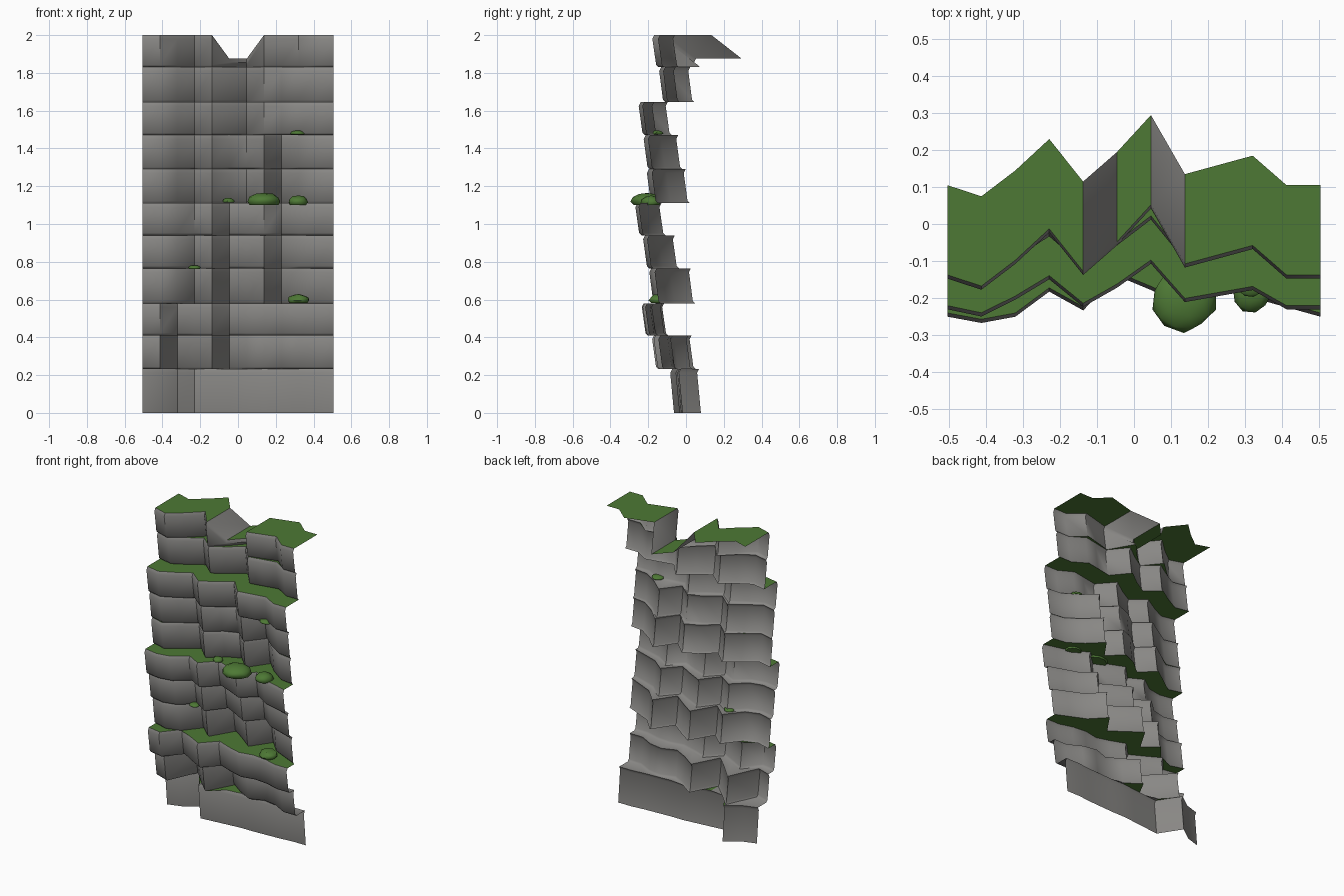
import bpy, bmesh, math, random

if "Cube" in bpy.data.objects:
    bpy.data.objects.remove(bpy.data.objects["Cube"])

random.seed(4)

def material(name, color):
    m = bpy.data.materials.new(name)
    m.diffuse_color = color
    m.use_nodes = True
    m.node_tree.nodes["Principled BSDF"].inputs["Base Color"].default_value = m.diffuse_color
    return m

rock = material("rock", (0.25, 0.245, 0.235, 1))
moss = material("moss", (0.075, 0.19, 0.035, 1))

# Column positions (tileable left to right) and course heights
N = 12
xs = [-0.505 + 1.01 * i / (N - 1) for i in range(N)]
zs = [0, .232, .41, .58, .765, .94, 1.11, 1.29, 1.47, 1.645, 1.83, 2.0]

# Plan outlines shared by groups of courses
foot = [0, .03, .10, -.05, -.04, -.03, -.02, -.02, -.015, -.01, 0, 0]
low = [0, -.02, .10, .04, -.015, .09, .05, .02, .04, .03, 0, 0]
mid = [0, -.02, 0, .08, .02, .13, .085, .035, .13, .06, .03, 0]
upper = [0, -.02, .03, .08, .01, .07, .10, .03, .13, .06, .01, 0]
top = [0, -.03, .04, .125, .01, .09, .19, .03, .055, .08, 0, 0]

# Each course: front position, outline, outline strength
courses = [(-.03, foot, .95), (-.14, low, 1.65), (-.21, low, .9),
           (-.16, mid, 1.4), (-.2, mid, 1.05), (-.245, mid, .85),
           (-.175, upper, 1.3), (-.195, upper, 1.15),
           (-.225, top, .65), (-.115, top, .7), (-.142, top, 1)]

bm = bmesh.new()
rows = []

def add_row(ys, heights):
    rows.append([bm.verts.new((x, y, z)) for x, y, z in zip(xs, ys, heights)])

# Stacked courses leaning forwards, with chamfered lips
for k, (base, shape, amp) in enumerate(courses):
    z0, z1 = zs[k], zs[k + 1]
    front = [base + amp * s for s in shape]
    # notch in the crest, two columns wide
    drop = [.125 if k == 10 and i in (5, 6) else 0 for i in range(N)]
    if k:
        add_row([y + .026 for y in front], [z0] * N)
    add_row([y + .014 for y in front], [z0 + (.012 if k else 0)] * N)
    add_row([y - .006 for y in front], [z1 - .02 - d for d in drop])
    add_row([y + .004 for y in front], [z1 - d for d in drop])

# Crest surface runs backwards
add_row([-.14 + s + .245 for s in top], [2 - d for d in drop])

for a, b in zip(rows, rows[1:]):
    for i in range(N - 1):
        bm.faces.new((a[i], a[i + 1], b[i + 1], b[i]))
bm.normal_update()
for f in bm.faces:
    f.material_index = 1 if f.normal.z > .75 else 0

mesh = bpy.data.meshes.new("cliff_face")
bm.to_mesh(mesh)
bm.free()
mesh.materials.append(rock)
mesh.materials.append(moss)
cliff = bpy.data.objects.new("cliff_face", mesh)
bpy.context.collection.objects.link(cliff)
bpy.context.view_layer.objects.active = cliff
cliff.select_set(True)
bpy.ops.object.shade_smooth_by_angle(angle=math.radians(50))

# Lumpy shrubs on the ledges: x, y, z, radius, height
shrubs = [(.135, -.205, 1.118, .092, .05), (.32, -.185, 1.115, .058, .038),
          (-.05, -.135, 1.12, .034, .02), (.32, -.14, .595, .06, .036),
          (-.23, -.12, .768, .034, .015), (.315, -.16, 1.48, .042, .016)]
for n, (x, y, z, r, h) in enumerate(shrubs):
    bpy.ops.mesh.primitive_ico_sphere_add(subdivisions=2, radius=1, location=(x, y, z),
                                          rotation=(0, 0, n * .8))
    o = bpy.context.object
    o.name = f"shrub_{n + 1}"
    o.scale = (r, r * .97, h)
    for v in o.data.vertices:
        v.co *= random.uniform(.88, 1.03)
        v.co.z = max(v.co.z, -.35)
    o.data.materials.append(moss)
    bpy.ops.object.shade_smooth_by_angle(angle=math.radians(40))
